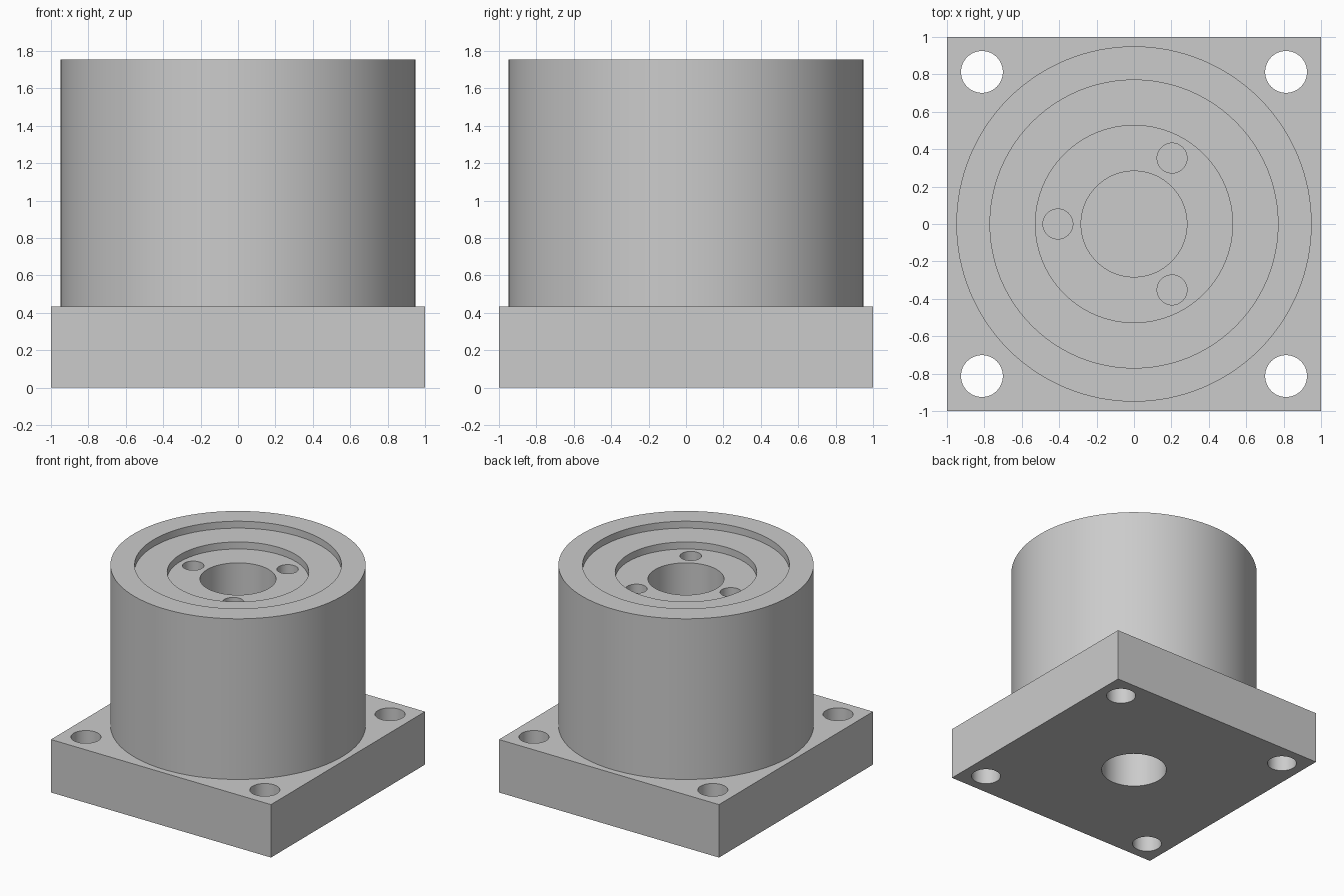
import bpy
import bmesh
import math
from mathutils import Matrix

cube = bpy.data.objects.get("Cube")
if cube:
    bpy.data.objects.remove(cube, do_unlink=True)

BASE_TOP = 0.435
TOP = 1.755

grey = bpy.data.materials.new("plain_grey")
grey.use_nodes = True
COLOUR = (0.6, 0.6, 0.6, 1)
grey.diffuse_color = COLOUR
grey.node_tree.nodes["Principled BSDF"].inputs["Base Color"].default_value = COLOUR


def make_object(name, bm):
    mesh = bpy.data.meshes.new(name)
    bm.to_mesh(mesh)
    bm.free()
    mesh.materials.append(grey)
    obj = bpy.data.objects.new(name, mesh)
    bpy.context.collection.objects.link(obj)
    return obj


def cylinder(name, radius, low, high, x=0, y=0, sides=48):
    bm = bmesh.new()
    bmesh.ops.create_cone(bm, cap_ends=True, segments=sides, radius1=radius,
                          radius2=radius, depth=high - low,
                          matrix=Matrix.Translation((x, y, (low + high) / 2)))
    return make_object(name, bm)


def combine(target, tool, operation):
    """Apply one boolean and remove its tool."""
    mod = target.modifiers.new("cut", "BOOLEAN")
    mod.operation = operation
    mod.solver = "EXACT"
    mod.object = tool
    bpy.ops.object.select_all(action="DESELECT")
    bpy.context.view_layer.objects.active = target
    target.select_set(True)
    bpy.ops.object.modifier_apply(modifier=mod.name)
    bpy.data.objects.remove(tool, do_unlink=True)


# Square base plate
bm = bmesh.new()
bmesh.ops.create_cube(bm, size=1, matrix=Matrix.Translation((0, 0, BASE_TOP / 2))
                      @ Matrix.Diagonal((2, 2, BASE_TOP, 1)))
housing = make_object("flanged_housing", bm)

# Round body, merged into the plate
combine(housing, cylinder("round_body", 0.95, 0.2, TOP, sides=128), "UNION")

# Stepped recesses and blind centre bore in the top
for radius, floor in ((0.77, TOP - 0.057), (0.527, TOP - 0.115), (0.283, 0.87)):
    combine(housing, cylinder("recess_cutter", radius, floor, TOP + 0.1, sides=96),
            "DIFFERENCE")

# Blind bore in the underside
combine(housing, cylinder("lower_bore_cutter", 0.25, -0.1, BASE_TOP, sides=96),
        "DIFFERENCE")

# Three small screw holes around the centre bore
for i in range(3):
    angle = math.radians(60 + 120 * i)
    combine(housing, cylinder("screw_hole_cutter", 0.08, TOP - 0.4, TOP + 0.1,
                              0.407 * math.cos(angle), 0.407 * math.sin(angle)),
            "DIFFERENCE")

# Four mounting holes through the plate corners
for x in (-0.813, 0.813):
    for y in (-0.813, 0.813):
        combine(housing, cylinder("mounting_hole_cutter", 0.112, -0.1,
                                  BASE_TOP + 0.1, x, y), "DIFFERENCE")

bpy.ops.object.shade_smooth_by_angle(angle=math.radians(30))
